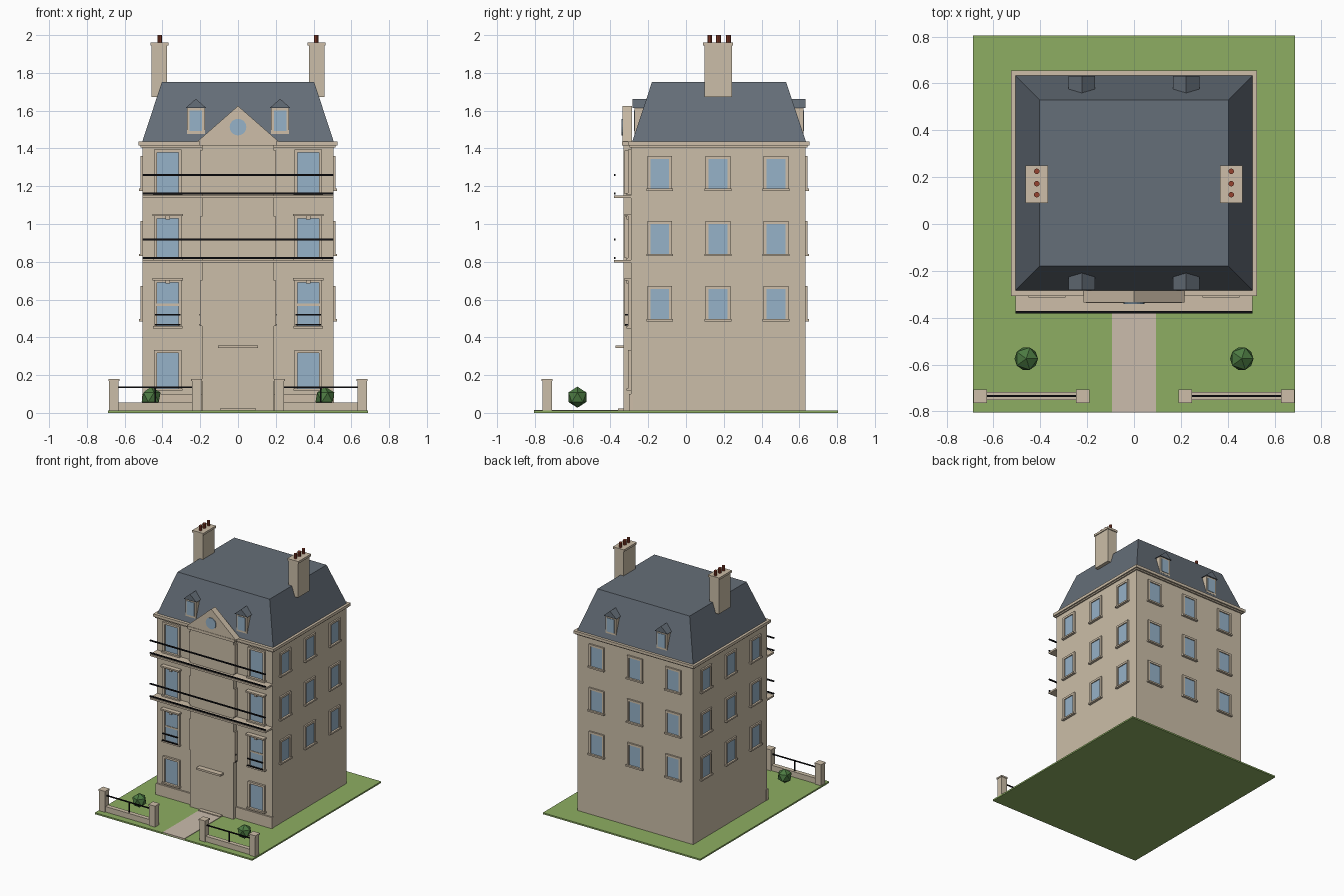
import bpy, bmesh, math
from mathutils import Matrix, Vector

if "Cube" in bpy.data.objects:
    bpy.data.objects.remove(bpy.data.objects["Cube"])


def material(name, r, g, b):
    m = bpy.data.materials.new(name)
    lin = [((c / 255 + 0.055) / 1.055) ** 2.4 for c in (r, g, b)]
    m.diffuse_color = (*lin, 1)
    m.use_nodes = True
    m.node_tree.nodes["Principled BSDF"].inputs["Base Color"].default_value = m.diffuse_color
    return m


STONE = material("stone", 203, 190, 168)
TRIM = material("trim stone", 205, 190, 168)
PAVING = material("paving", 203, 188, 172)
SLATE = material("slate", 101, 110, 120)
GLASS = material("glass blue", 150, 178, 200)
IRON = material("black iron", 16, 16, 20)
LAWN = material("lawn green", 141, 174, 98)
LEAF = material("leaf green", 76, 122, 66)
CLAY = material("clay red", 150, 68, 48)


def finish(name, bm, mat, matrix=None):
    if matrix is not None:
        bm.transform(matrix)
    bmesh.ops.recalc_face_normals(bm, faces=bm.faces[:])
    me = bpy.data.meshes.new(name)
    bm.to_mesh(me)
    bm.free()
    me.materials.append(mat)
    ob = bpy.data.objects.new(name, me)
    bpy.context.collection.objects.link(ob)
    return ob


def box(name, mat, x, y, z, matrix=None):
    """Box from (min, max) ranges."""
    bm = bmesh.new()
    bmesh.ops.create_cube(bm, size=1)
    for v in bm.verts:
        v.co = Vector([r[0] if c < 0 else r[1] for r, c in zip((x, y, z), v.co)])
    return finish(name, bm, mat, matrix)


def prism(name, mat, profile, y0, y1, matrix=None):
    """Extrude an x-z outline from y0 to y1."""
    bm = bmesh.new()
    f = bm.faces.new([bm.verts.new((x, y0, z)) for x, z in profile])
    r = bmesh.ops.extrude_face_region(bm, geom=[f])
    bmesh.ops.translate(bm, vec=(0, y1 - y0, 0),
                        verts=[g for g in r["geom"] if isinstance(g, bmesh.types.BMVert)])
    return finish(name, bm, mat, matrix)


def cylinder(name, mat, radius, depth, matrix, sides=12):
    bm = bmesh.new()
    bmesh.ops.create_cone(bm, cap_ends=True, segments=sides, radius1=radius,
                          radius2=radius, depth=depth)
    return finish(name, bm, mat, matrix)


def wall(x, y, angle):
    """Local frame on a wall: x along it, -y outwards."""
    return Matrix.Translation((x, y, 0)) @ Matrix.Rotation(math.radians(angle), 4, 'Z')


def window(name, m, w, z0, z1, t=0.016, out=0.012):
    """Glass pane in a raised surround with a sill."""
    h = w / 2
    box(name + "_glass", GLASS, (-h, h), (-0.005, 0.01), (z0, z1), m)
    for s in (-1, 1):
        box(name + "_jamb", TRIM, sorted((s * h, s * (h + t))), (-out, 0.01), (z0, z1 + t), m)
    box(name + "_head", TRIM, (-h, h), (-out, 0.01), (z1, z1 + t), m)
    box(name + "_sill", TRIM, (-h - t - .005, h + t + .005), (-out - .008, 0.01), (z0 - .012, z0), m)


# Garden
box("lawn", LAWN, (-.688, .688), (-.805, .805), (0, .012))
box("path", PAVING, (-.095, .095), (-.805, -.33), (.005, .016))
box("door_step", TRIM, (-.095, .095), (-.36, -.32), (.01, .022))

# Main block, projecting entrance bay, plinth and cornice
box("main_walls", STONE, (-.505, .505), (-.29, .632), (.01, 1.43))
box("entrance_bay", STONE, (-.19, .19), (-.33, -.28), (.01, 1.43))
box("door_canopy", TRIM, (-.105, .105), (-.372, -.32), (.343, .358))
for s in (-1, 1):
    box("plinth", TRIM, sorted((s * .19, s * .508)), (-.302, -.28), (.01, .10))
box("cornice_lower", TRIM, (-.515, .515), (-.3, .643), (1.405, 1.418))
box("cornice", TRIM, (-.526, .526), (-.308, .655), (1.415, 1.437))
box("bay_cornice", TRIM, (-.205, .205), (-.338, -.29), (1.415, 1.437))

# Mansard roof
bm = bmesh.new()
bmesh.ops.create_cube(bm, size=1)
for v in bm.verts:
    top = v.co.z > 0
    hx = .403 if top else .507
    y0, y1 = (-.18, .53) if top else (-.285, .635)
    v.co = (math.copysign(hx, v.co.x), y0 if v.co.y < 0 else y1, 1.752 if top else 1.435)
finish("mansard_roof", bm, SLATE)

# Pediment with round window
prism("pediment", TRIM, [(-.215, 1.437), (.215, 1.437), (0, 1.625)], -.335, -.285)
cylinder("round_window", GLASS, .044, .01,
         Matrix.Translation((0, -.336, 1.513)) @ Matrix.Rotation(math.pi / 2, 4, 'X'), 20)

# Front windows on both outer bays
for s in (-1, 1):
    m = wall(s * .372, -.29, 0)
    for i, (z0, z1) in enumerate([(.13, .318), (.46, .69), (.82, 1.03), (1.165, 1.378)]):
        window("front_window", m, .115, z0, z1, out=.016)
        if i in (1, 2):
            box("window_hood", TRIM, (-.08, .08), (-.035, .01), (z1 + .012, z1 + .024), m)
            box("keystone", TRIM, (-.012, .012), (-.026, .01), (z1 - .005, z1 + .016), m)
    box("window_bar", TRIM, (-.0575, .0575), (-.009, .01), (.567, .579), m)
    for z in (.466, .52):
        box("window_rail", IRON, (-.067, .067), (-.032, -.024), (z - .004, z + .004), m)
    # Narrow surrounds on the returns of the bay
    r = sorted((s * .186, s * .2))
    for z0, z1 in ((.46, .70), (.82, 1.04), (1.16, 1.39)):
        box("return_surround", TRIM, r, (-.326, -.29), (z0, z1))
    for z in (.466, .52):
        box("return_rail", IRON, sorted((s * .19, s * .204)), (-.318, -.308), (z - .004, z + .004))

# Side and back windows, three by three
for k in (-1, 0, 1):
    for z0, z1 in ((.497, .655), (.842, 1.0), (1.187, 1.345)):
        for s in (-1, 1):
            window("side_window", wall(s * .505, .169 + k * .308, s * 90), .1, z0, z1)
        window("back_window", wall(k * .335, .632, 180), .1, z0, z1)

# Full-width balconies with rails
for z in (.795, 1.137):
    box("balcony_slab", TRIM, (-.505, .505), (-.38, -.28), (z, z + .014))
    for h in (.024, .122):
        box("balcony_rail", IRON, (-.505, .505), (-.382, -.372), (z + h - .004, z + h + .005))

# Dormers front and back
for y, angle in ((-.272, 0), (.622, 180)):
    for s in (-1, 1):
        m = wall(s * .223, y, angle)
        box("dormer_body", TRIM, (-.047, .047), (0, .09), (1.477, 1.615), m)
        box("dormer_glass", GLASS, (-.033, .033), (-.004, .01), (1.492, 1.6), m)
        prism("dormer_roof", SLATE, [(-.056, 1.613), (.056, 1.613), (0, 1.663)], -.01, .08, m)

# Chimneys with clay pots
for s in (-1, 1):
    box("chimney", STONE, sorted((s * .375, s * .457)), (.097, .243), (1.672, 1.95))
    box("chimney_cap", TRIM, sorted((s * .368, s * .464)), (.09, .25), (1.945, 1.962))
    for y in (.125, .172, .225):
        cylinder("chimney_pot", CLAY, .012, .05, Matrix.Translation((s * .415, y, 1.975)), 10)

# Front garden walls, railings and shrubs
for s in (-1, 1):
    for x in (.657, .219):
        cx = s * x
        box("gate_post", STONE, (cx - .025, cx + .025), (-.76, -.71), (.01, .17))
        box("post_cap", TRIM, (cx - .029, cx + .029), (-.764, -.706), (.168, .18))
    box("garden_wall", STONE, sorted((s * .24, s * .635)), (-.752, -.718), (.01, .055))
    box("garden_rail", IRON, sorted((s * .24, s * .635)), (-.739, -.731), (.131, .139))
    box("rail_upright", IRON, (s * .438 - .004, s * .438 + .004), (-.739, -.731), (.05, .135))
    bm = bmesh.new()
    bmesh.ops.create_icosphere(bm, subdivisions=1, radius=.056)
    finish("shrub", bm, LEAF, Matrix.Translation((s * .46, -.575, .083)))
